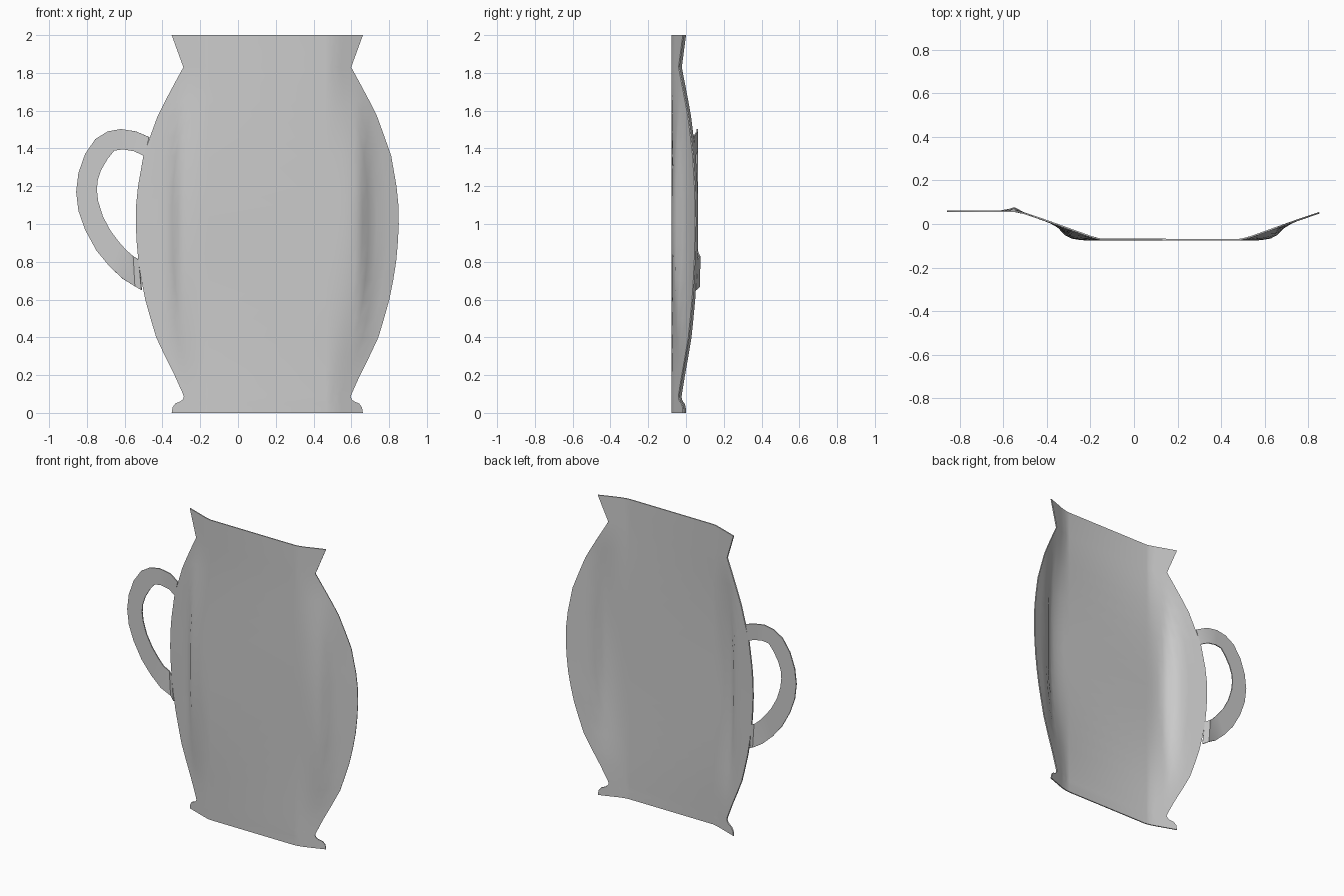
import bpy, bmesh, math

cube = bpy.data.objects.get("Cube")
if cube:
    bpy.data.objects.remove(cube, do_unlink=True)

grey = bpy.data.materials.new("plain grey")
grey.use_nodes = True
COLOUR = (0.6, 0.6, 0.6, 1)
grey.diffuse_color = COLOUR
grey.node_tree.nodes["Principled BSDF"].inputs["Base Color"].default_value = COLOUR

AXIS = 0.155   # centre of the jug outline
FOLD = 0.17    # centre of the flat panel


def lerp_points(pts, v):
    """Piecewise linear lookup, extended past the last point."""
    for (a, ya), (b, yb) in zip(pts, pts[1:]):
        if v <= b:
            break
    return ya + (yb - ya) * (v - a) / (b - a)


def depth(x, z):
    """How far back the sheet lies: plain wings at the ends, a step at the belly."""
    h = abs(x - FOLD)
    belly = max(0, math.cos(math.pi / 2 * (z - 1) / 0.75)) if abs(z - 1) < 0.75 else 0
    plain = lerp_points([(0, -.073), (.31, -.073), (.36, -.061), (.7, .062)], h)
    step = lerp_points([(0, -.073), (.40, -.073), (.475, -.06), (.53, 0), (.7, .058)], h)
    return plain + (step - plain) * belly


def sheet(name, rows):
    """Join rows of points into a thin smooth sheet."""
    bm = bmesh.new()
    grid = [[bm.verts.new(p) for p in row] for row in rows]
    for low, high in zip(grid, grid[1:]):
        for i in range(len(low) - 1):
            bm.faces.new((low[i], low[i + 1], high[i + 1], high[i]))
    mesh = bpy.data.meshes.new(name)
    bm.to_mesh(mesh)
    bm.free()
    mesh.materials.append(grey)
    obj = bpy.data.objects.new(name, mesh)
    bpy.context.collection.objects.link(obj)
    thick = obj.modifiers.new("thickness", "SOLIDIFY")
    thick.thickness = 0.007
    thick.offset = 0
    bpy.ops.object.select_all(action="DESELECT")
    obj.select_set(True)
    bpy.context.view_layer.objects.active = obj
    bpy.ops.object.modifier_apply(modifier=thick.name)
    bpy.ops.object.shade_smooth_by_angle(angle=math.radians(35))
    return obj


# Jug body: half width by height, with foot, belly, neck and lip
outline = [(0, .505), (.03, .5), (.05, .485), (.06, .46), (.07, .447), (.085, .44),
           (.1, .445), (.2, .49), (.3, .54), (.4, .587), (.5, .617), (.6, .645),
           (.7, .665), (.8, .681), (.9, .69), (1, .695), (1.1, .693), (1.2, .683),
           (1.36, .655), (1.46, .62), (1.57, .58), (1.65, .54), (1.74, .492),
           (1.83, .443), (1.92, .476), (2, .505)]
steps = [0, .12, .24, .34, .42, .5, .58, .7, .85, 1]
body_rows = []
for z, half in outline:
    wing = [.31 + (half - .31) * t for t in steps]
    xs = [AXIS - w for w in reversed(wing)] + [AXIS + w for w in wing]
    body_rows.append([(x, depth(x, z), z) for x in xs])
sheet("jug_body", body_rows)

# Handle: outer and inner edges of a flat band
outer = [(-.47, 1.46), (-.54, 1.49), (-.62, 1.503), (-.69, 1.49), (-.755, 1.45),
         (-.81, 1.37), (-.845, 1.27), (-.857, 1.17), (-.845, 1.07), (-.81, .97),
         (-.75, .86), (-.68, .775), (-.61, .71), (-.545, .67), (-.51, .65)]
inner = [(-.495, 1.36), (-.55, 1.385), (-.61, 1.395), (-.655, 1.388), (-.69, 1.345),
         (-.725, 1.285), (-.743, 1.23), (-.747, 1.18), (-.74, 1.12), (-.715, 1.04),
         (-.675, .965), (-.63, .905), (-.59, .86), (-.555, .83), (-.525, .81)]
handle_rows = []
for i, (a, b) in enumerate(zip(outer, inner)):
    joint = i in (0, len(outer) - 1)
    lift = .072 if i == len(outer) - 2 else .059
    handle_rows.append([(x, depth(x, z) if joint else lift, z) for x, z in (b, a)])
sheet("handle", handle_rows)
